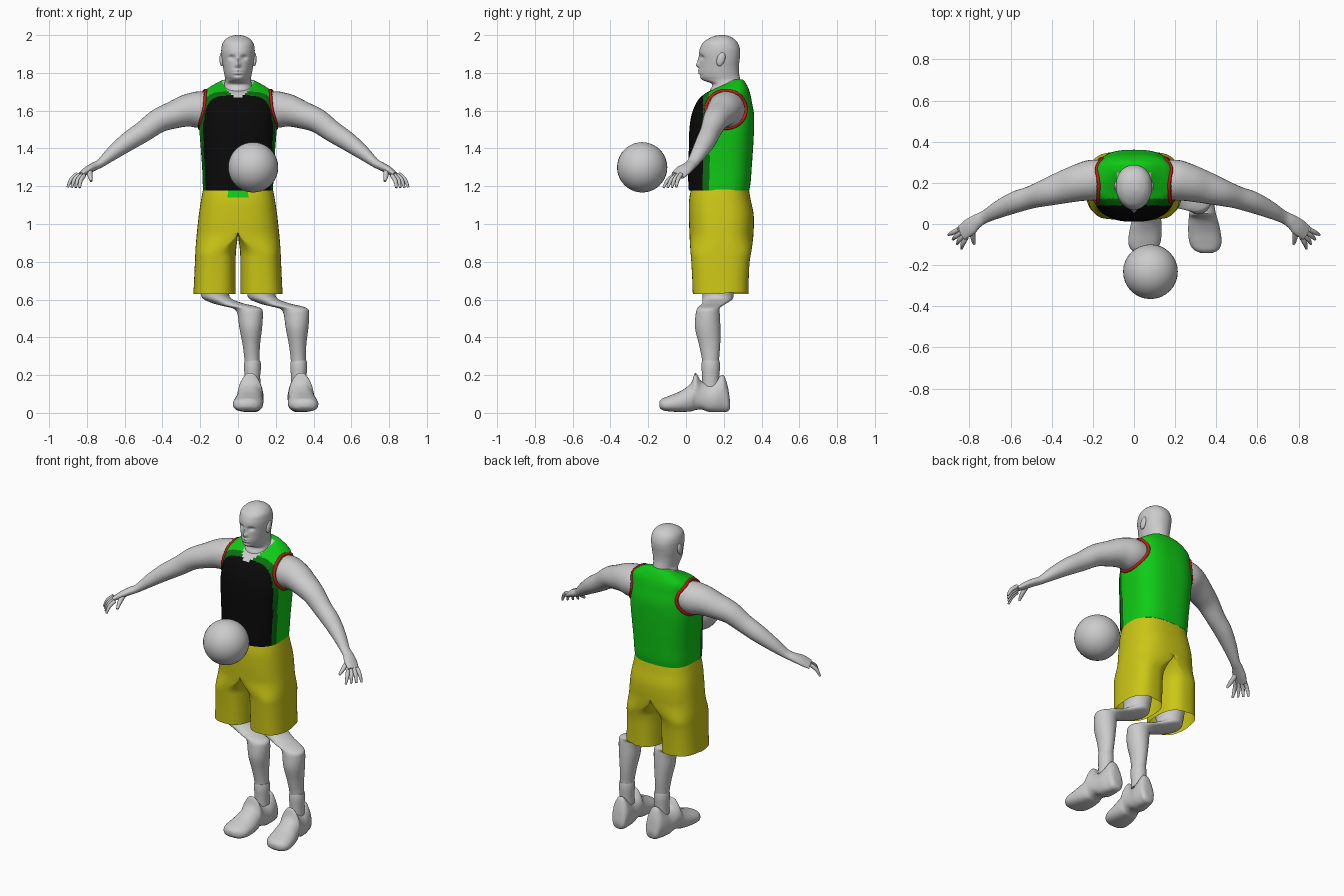
import bpy, bmesh
from math import sin, cos, pi, exp
from mathutils import Vector

if "Cube" in bpy.data.objects:
    bpy.data.objects.remove(bpy.data.objects["Cube"])


def material(name, rgb):
    m = bpy.data.materials.new(name)
    m.use_nodes = True
    m.diffuse_color = (*rgb, 1)
    m.node_tree.nodes["Principled BSDF"].inputs["Base Color"].default_value = (*rgb, 1)
    return m


GREY = material("plain grey", (0.6, 0.6, 0.6))
BLACK = material("black cloth", (0.003, 0.003, 0.003))
GREEN = material("green cloth", (0.005, 0.6, 0.008))
DARK = material("dark green cloth", (0.003, 0.16, 0.005))
RED = material("red trim", (0.6, 0.008, 0.01))
YELLOW = material("yellow cloth", (0.6, 0.57, 0.008))


def smooth(stations, k=6):
    """Catmull-Rom interpolation of every value in a station list."""
    out = []
    last = len(stations) - 1
    for i in range(last):
        a, b = stations[max(i - 1, 0)], stations[i]
        c, d = stations[i + 1], stations[min(i + 2, last)]
        for j in range(k):
            t = j / k
            out.append([q + t * ((r - p) + t * ((2 * p - 5 * q + 4 * r - s)
                        + t * (3 * q - p - 3 * r + s))) / 2 for p, q, r, s in zip(a, b, c, d)])
    return out + [list(stations[-1])]


def spow(v, e):
    return abs(v) ** e * (1 if v >= 0 else -1)


def oval(cx, cy, z, rx, ry, p=2, n=32, taper=0):
    """Horizontal superellipse, optionally narrowed toward the front."""
    pts = []
    for i in range(n):
        c, s = cos(2 * pi * i / n), sin(2 * pi * i / n)
        narrow = 1 - taper * max(0, -s)
        pts.append(Vector((cx + rx * narrow * spow(c, 2 / p), cy + ry * spow(s, 2 / p), z)))
    return pts


def skin(name, rings, mats, rule=None, caps=True, loop=False):
    """Joins rings into a surface; rule gives a material per face, None removes it."""
    bm = bmesh.new()
    rows = [[bm.verts.new(p) for p in r] for r in rings]
    n = len(rows[0])
    pairs = list(zip(rows, rows[1:])) + ([(rows[-1], rows[0])] if loop else [])
    for a, b in pairs:
        for i in range(n):
            j = (i + 1) % n
            bm.faces.new((a[i], a[j], b[j], b[i]))
    if caps and not loop:
        bm.faces.new(rows[0])
        bm.faces.new(rows[-1])
    bmesh.ops.recalc_face_normals(bm, faces=bm.faces)
    if rule:
        gone = []
        for f in bm.faces:
            index = rule(f.calc_center_median())
            if index is None:
                gone.append(f)
            else:
                f.material_index = index
        bmesh.ops.delete(bm, geom=gone, context='FACES')
    mesh = bpy.data.meshes.new(name)
    bm.to_mesh(mesh)
    bm.free()
    for m in mats:
        mesh.materials.append(m)
    ob = bpy.data.objects.new(name, mesh)
    bpy.context.collection.objects.link(ob)
    finish(ob)
    return ob


def finish(ob):
    bpy.ops.object.select_all(action='DESELECT')
    bpy.context.view_layer.objects.active = ob
    ob.select_set(True)
    bpy.ops.object.shade_smooth_by_angle(angle=0.9)


def tube(name, stations, mat, side=1, n=20, k=5, loop=False):
    """Limb along a path of (x, y, z, height radius, depth radius)."""
    st = stations if loop else smooth(stations, k)
    pos = [Vector((s[0] * side, s[1], s[2])) for s in st]
    rings, last = [], len(st) - 1
    for i, s in enumerate(st):
        t = (pos[(i + 1) % len(st)] - pos[i - 1]) if loop else (pos[min(i + 1, last)] - pos[max(i - 1, 0)])
        t.normalize()
        u = t.cross(Vector((1, 0, 0) if loop else (0, 1, 0))).normalized()
        v = u.cross(t)
        rings.append([pos[i] + u * s[3] * cos(a) + v * s[4] * sin(a)
                      for a in (2 * pi * j / n for j in range(n))])
    return skin(name, rings, [mat], loop=loop)


# Jersey: z, front y, back y, half width
JERSEY = smooth([(1.178, .015, .335, .185), (1.22, .012, .342, .187), (1.3, .012, .348, .19),
                 (1.4, .015, .355, .197), (1.5, .018, .36, .204), (1.58, .03, .36, .2),
                 (1.65, .06, .348, .195), (1.69, .1, .34, .188), (1.715, .15, .332, .165),
                 (1.74, .2, .32, .125), (1.758, .235, .308, .09), (1.766, .255, .3, .06)], 9)
JP = 2.7


def jersey_rule(c):
    if c.y < .25 and c.z > 1.67 + 12 * c.x * c.x and abs(c.x) < .085:
        return 3
    return 0 if c.y < .09 else 1 if c.y < .123 else 2


skin("jersey", [oval(0, (f + b) / 2, z, w, (b - f) / 2, JP, 112) for z, f, b, w in JERSEY],
     [BLACK, DARK, GREEN, GREY], jersey_rule)


def jersey_x(y, z):
    s = min(JERSEY, key=lambda q: abs(q[0] - z))
    d = abs(y - (s[1] + s[2]) / 2) / ((s[2] - s[1]) / 2)
    return s[3] * max(0, 1 - d ** JP) ** (1 / JP)


# Shorts: one side is built and mirrored, splitting into legs below the crotch
SHORTS = smooth([(1.2, .03, .33, .182), (1.13, .017, .342, .195), (1.05, .015, .358, .207),
                 (.96, .018, .358, .217), (.88, .022, .35, .224), (.8, .028, .337, .228),
                 (.71, .033, .332, .232), (.63, .036, .33, .236)], 8)


def shorts_ring(z, f, b, w, gap=.012, p=2.6):
    t = min(1, max(0, (.96 - z) / .13))
    t = t * t * (3 - 2 * t)
    cy, ry, mid, rx = (f + b) / 2, (b - f) / 2, (w + gap) / 2, (w - gap) / 2
    pts = []
    for i in range(64):
        a = -pi / 2 + 2 * pi * i / 64
        c, s = spow(cos(a), 2 / p), spow(sin(a), 2 / p)
        if abs(c) < 1e-4:
            c = 0
        body = w * max(0, c)
        hem = .025 * max(0, s) * max(0, c) if z < .635 else 0
        pts.append(Vector((body + t * (mid + rx * c - body), cy + ry * s, z + hem)))
    return pts


shorts = skin("shorts", [shorts_ring(*s) for s in SHORTS], [YELLOW, GREEN],
              lambda c: None if c.x < .0005 else int(c.z > 1.14 and c.x < .045 and c.y < .1),
              caps=False)
mirror = shorts.modifiers.new("mirror", 'MIRROR')
mirror.merge_threshold = .001

# Head and neck: z, front y, back y, half width, front taper
HEAD = smooth([(1.64, .13, .3, .08, 0), (1.7, .125, .297, .08, 0), (1.74, .138, .29, .073, 0),
               (1.762, .088, .288, .068, .3), (1.78, .073, .284, .07, .25), (1.805, .07, .28, .075, .2),
               (1.835, .072, .28, .08, .15), (1.865, .073, .283, .085, .12), (1.9, .069, .287, .088, .1),
               (1.93, .074, .285, .088, .08), (1.96, .09, .273, .08, 0), (1.983, .122, .25, .06, 0),
               (1.996, .155, .222, .032, 0), (2.0, .18, .2, .01, 0)], 7)


def bump(v, middle, width):
    return exp(-((v - middle) / width) ** 2)


def face(p):
    """Presses in the eyes and pulls out the nose, brow and lips."""
    if p.y < .14:
        x, z = abs(p.x), p.z
        p.y += .014 * bump(x, .033, .016) * bump(z, 1.882, .012)
        p.y -= .02 * bump(x, 0, .013) * bump(z, 1.842, .014) + .01 * bump(x, 0, .009) * bump(z, 1.868, .016)
        p.y -= .006 * bump(x, 0, .022) * (bump(z, 1.813, .006) + bump(z, 1.799, .005))
        p.y += .006 * bump(x, 0, .025) * bump(z, 1.786, .006)
    return p


skin("head", [[face(p) for p in oval(0, (f + b) / 2, z, w, (b - f) / 2, 2.15, 80, t)]
              for z, f, b, w, t in HEAD], [GREY])

# Arm: x, y, z, height radius, depth radius
ARM = [(.14, .215, 1.61, .085, .092), (.205, .213, 1.606, .096, .099), (.27, .2, 1.6, .086, .09),
       (.34, .18, 1.578, .073, .08), (.42, .155, 1.547, .064, .067), (.5, .13, 1.49, .056, .055),
       (.58, .105, 1.438, .05, .052), (.66, .07, 1.378, .038, .042), (.725, .035, 1.324, .024, .031),
       (.765, .013, 1.303, .022, .034), (.8, -.015, 1.283, .02, .042), (.838, -.043, 1.257, .013, .038)]
# Leg: z, sideways shift, y, half width, half depth
LEG = smooth([(.85, 0, .18, .085, .1), (.7, 0, .175, .08, .09), (.64, 0, .17, .075, .082),
              (.605, .012, .168, .075, .08), (.58, .07, .15, .08, .065), (.565, .13, .13, .083, .06),
              (.55, .175, .118, .073, .06), (.52, .187, .115, .067, .064), (.45, .19, .115, .06, .067),
              (.36, .193, .125, .046, .056), (.28, .197, .13, .04, .045), (.2, .2, .13, .038, .043)])
# Shoe: y, sole z, top z, half width
SHOE = smooth([(.232, .02, .07, .03), (.22, .008, .145, .045), (.197, .004, .2, .053),
               (.16, .004, .178, .06), (.12, .006, .158, .06), (.08, .018, .168, .062),
               (.05, .015, .212, .065), (.025, .008, .155, .07), (-.03, .005, .115, .078),
               (-.09, .008, .09, .078), (-.125, .015, .076, .06), (-.141, .03, .06, .028)], 5)


def shoe_ring(cx, side, y, low, top, w, n=28):
    lean = side * .1 * (.17 - y)
    h, pts = (top - low) / 2, []
    for i in range(n):
        c, s = cos(2 * pi * i / n), sin(2 * pi * i / n)
        narrow = 1 - .42 * max(0, s) * min(1, h / .08)
        pts.append(Vector((cx + lean + w * narrow * spow(c, .7), y, low + h + h * spow(s, .75))))
    return pts


for side, label in ((1, "left"), (-1, "right")):
    tube(label + "_arm", ARM, GREY, side, 28)
    # Hand
    for i in range(4):
        t = i / 3
        root = Vector((.852, -.026, 1.264)).lerp(Vector((.815, -.066, 1.256)), t)
        tip = Vector((.902, -.052, 1.195)).lerp(Vector((.838, -.12, 1.192)), t)
        mid = root.lerp(tip, .5) + Vector((.006, -.004, .006))
        tube(f"{label}_finger_{i + 1}", [(*root, .011, .012), (*mid, .011, .011), (*tip, .006, .006)],
             GREY, side, 10)
    tube(label + "_thumb", [(.785, -.02, 1.287, .014, .016), (.783, -.065, 1.255, .013, .013),
                            (.777, -.097, 1.227, .007, .007)], GREY, side, 10)
    # Armhole trim follows the jersey surface
    trim = []
    for i in range(48):
        y, z = .212 + .106 * cos(2 * pi * i / 48), 1.607 + .1 * sin(2 * pi * i / 48)
        trim.append((jersey_x(y, z), y, z, .009, .009))
    tube(label + "_armhole_trim", trim, RED, side, 10, loop=True)
    # Ear
    skin(label + "_ear", [oval(side * .086, .185 + .008 * sin(a), 1.872 + .036 * sin(a),
                               .011 * cos(a) + .001, .021 * cos(a) + .001, n=16)
                          for a in (pi * (i / 12 - .5) for i in range(13))], [GREY])
    # Leg, sock and shoe
    hip = side * .1225
    ankle = hip + .199
    skin(label + "_leg", [oval(hip + dx, y, z, rx, ry) for z, dx, y, rx, ry in LEG], [GREY])
    skin(label + "_sock", [oval(ankle, .131, z, r, r + .004)
                           for z, r in ((.14, .042), (.2, .041), (.225, .044), (.265, .044), (.277, .041))],
         [GREY])
    skin(label + "_shoe", [shoe_ring(ankle, side, *s) for s in SHOE], [GREY])

# Ball
bpy.ops.mesh.primitive_uv_sphere_add(segments=32, ring_count=20, radius=.133, location=(.08, -.232, 1.3))
ball = bpy.context.object
ball.name = "ball"
ball.data.materials.append(GREY)
finish(ball)
